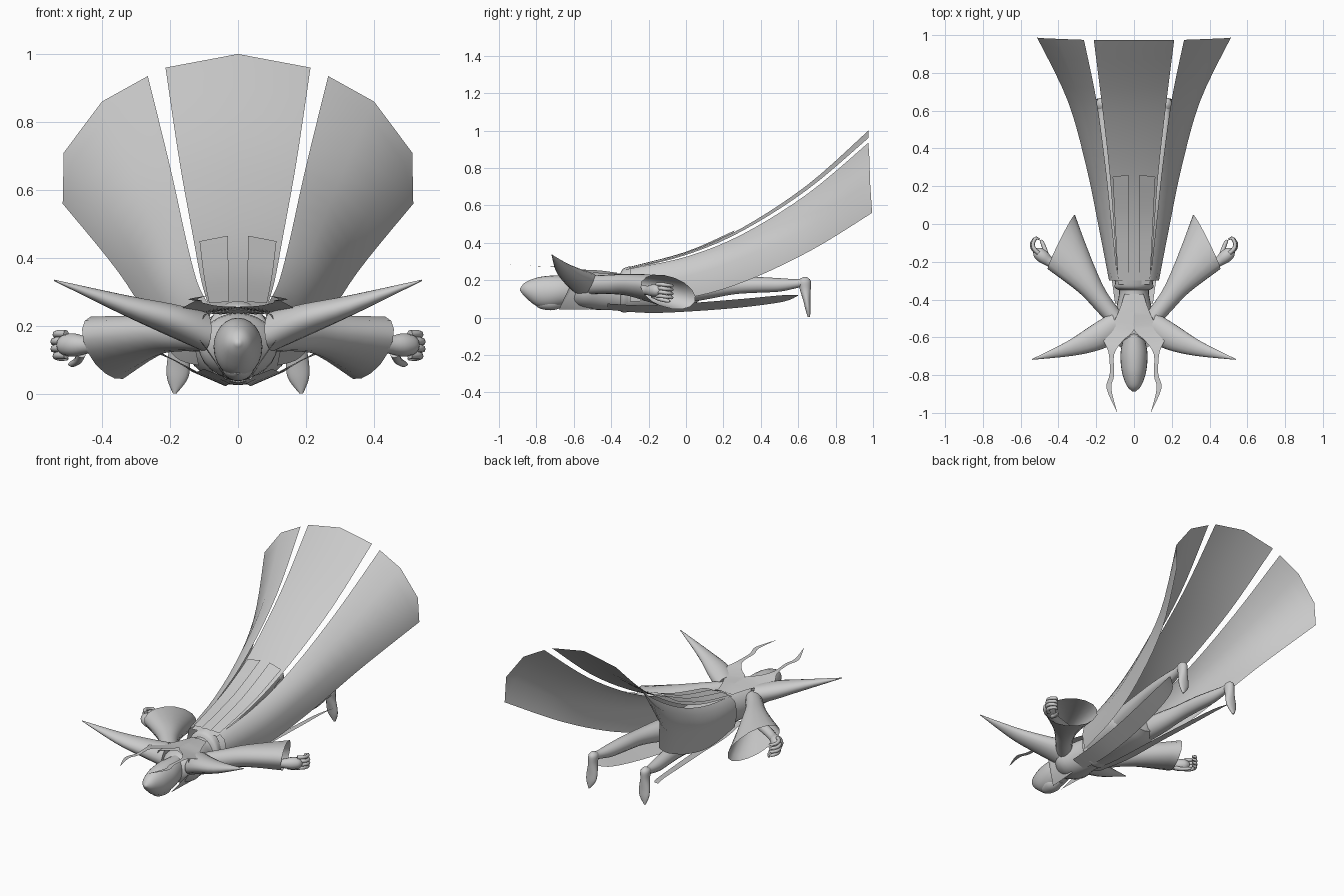
import bpy
from math import sin, cos, pi
from mathutils import Vector as V

old = bpy.data.objects.get("Cube")
if old:
    bpy.data.objects.remove(old, do_unlink=True)

grey = bpy.data.materials.new("plain grey")
grey.use_nodes = True
tone = (.6, .6, .6, 1)
grey.diffuse_color = tone
grey.node_tree.nodes["Principled BSDF"].inputs["Base Color"].default_value = tone


def smooth_path(rings, steps):
    """Catmull-Rom interpolation through a list of equal-sized point rings."""
    out = []
    last = len(rings) - 1
    for i in range(last):
        a, b = rings[max(i - 1, 0)], rings[i]
        c, d = rings[i + 1], rings[min(i + 2, last)]
        for s in range(steps):
            t = s / steps
            out.append([q + (r - p) * t / 2
                        + (p * 2 - q * 5 + r * 4 - w) * t * t / 2
                        + (q * 3 - p - r * 3 + w) * t ** 3 / 2
                        for p, q, r, w in zip(a, b, c, d)])
    return out + [rings[last]]


def loft(name, rings, closed=True, caps=True, mirror=False, steps=4, angle=50):
    """Skin a row of rings (tubes) or open point rows (sheets)."""
    rings = smooth_path([[V(p) for p in r] for r in rings], steps)
    n = len(rings[0])
    verts = [p for r in rings for p in r]
    faces = []
    for i in range(len(rings) - 1):
        for j in range(n if closed else n - 1):
            k = (j + 1) % n
            faces.append((i * n + j, i * n + k, (i + 1) * n + k, (i + 1) * n + j))
    if closed and caps:
        faces.append(tuple(reversed(range(n))))
        faces.append(tuple(range(len(verts) - n, len(verts))))
    mesh = bpy.data.meshes.new(name)
    mesh.from_pydata(verts, [], faces)
    mesh.validate()
    mesh.materials.append(grey)
    ob = bpy.data.objects.new(name, mesh)
    bpy.context.collection.objects.link(ob)
    bpy.ops.object.select_all(action='DESELECT')
    ob.select_set(True)
    bpy.context.view_layer.objects.active = ob
    if closed:
        bpy.ops.object.mode_set(mode='EDIT')
        bpy.ops.mesh.select_all(action='SELECT')
        bpy.ops.mesh.normals_make_consistent(inside=False)
        bpy.ops.object.mode_set(mode='OBJECT')
    bpy.ops.object.shade_smooth_by_angle(angle=angle * pi / 180)
    if mirror:
        ob.modifiers.new("Mirror", 'MIRROR')
    return ob


def ellipse(center, a, b, n=16):
    c, a, b = V(center), V(a), V(b)
    return [c + a * cos(2 * pi * i / n) + b * sin(2 * pi * i / n) for i in range(n)]


def body_ring(y, rx, low, high):
    return ellipse((0, y, (low + high) / 2), (rx, 0, 0), (0, 0, (high - low) / 2), 24)


def tube(name, path, n=12, **kw):
    """Tube through (x, y, z, radius) points, rings square to the path."""
    pts = [V(p[:3]) for p in path]
    rings = []
    for i, p in enumerate(path):
        d = (pts[min(i + 1, len(pts) - 1)] - pts[max(i - 1, 0)]).normalized()
        up = V((0, 0, 1)) if abs(d.z) < .9 else V((0, 1, 0))
        side = d.cross(up).normalized()
        rings.append(ellipse(pts[i], side * p[3], side.cross(d) * p[3], n))
    return loft(name, rings, mirror=True, **kw)


# Head and hair, body and hips
loft("head", [body_ring(*r) for r in (
    (-.888, .006, .145, .155), (-.86, .036, .11, .188), (-.8, .06, .062, .213),
    (-.74, .07, .05, .223), (-.67, .07, .06, .225), (-.58, .05, .08, .22))])
loft("face", [body_ring(*r) for r in (
    (-.8, .01, .06, .08), (-.77, .04, .045, .12),
    (-.71, .048, .04, .13), (-.65, .02, .06, .1))])
loft("torso", [body_ring(*r) for r in (
    (-.63, .05, .08, .2), (-.55, .115, .05, .235), (-.45, .095, .04, .24),
    (-.36, .078, .04, .235), (-.32, .09, .035, .245))])
loft("hips", [body_ring(*r) for r in (
    (-.34, .085, .035, .245), (-.25, .12, .03, .25), (-.12, .145, .028, .245),
    (0, .145, .05, .22), (.07, .09, .09, .19))])
loft("belt", [body_ring(*r) for r in (
    (-.35, .082, .033, .24), (-.335, .102, .028, .262), (-.3, .098, .03, .275))],
    caps=False)

# Back yoke running forward into two thin streamers
loft("yoke_and_streamers", [
    [(0, -.37, .24), (.05, -.37, .235)], [(0, -.46, .252), (.08, -.46, .237)],
    [(0, -.56, .257), (.12, -.54, .24)], [(.06, -.62, .26), (.165, -.6, .25)],
    [(.105, -.69, .27), (.135, -.68, .27)], [(.105, -.8, .275), (.128, -.79, .275)],
    [(.12, -.87, .28), (.145, -.87, .28)], [(.09, -.995, .29), (.091, -.995, .29)]],
    closed=False, mirror=True)

# Collar wrapping the neck, open below the chin
loft("collar", [
    [(0, -.5, .25), (.08, -.5, .24), (.1, -.5, .16), (.04, -.5, .045)],
    [(0, -.58, .248), (.1, -.62, .235), (.12, -.62, .17), (.03, -.68, .042)]],
    closed=False, mirror=True)

# Long pointed shoulder guards
loft("shoulder_guard", [ellipse(*r) for r in (
    ((.1, -.545, .185), (.02, .075, .02), (-.01, -.01, .055)),
    ((.2, -.6, .22), (.02, .066, .01), (-.012, -.01, .045)),
    ((.34, -.66, .265), (.014, .038, .01), (-.01, -.005, .026)),
    ((.54, -.717, .335), (0, .002, 0), (0, 0, .002)))], mirror=True)

# Wide open sleeves
loft("sleeve", [ellipse(*r) for r in (
    ((.1, -.5, .175), (.03, -.035, 0), (0, 0, .05)),
    ((.18, -.4, .178), (.032, -.045, 0), (0, 0, .052)),
    ((.255, -.285, .172), (.04, -.075, .005), (.005, -.005, .062)),
    ((.385, -.095, .137), (.07, -.145, .022), (.022, -.02, .09)))],
    caps=False, mirror=True)

# Forearms, hands and curled fingers
tube("forearm_and_palm", [(.25, -.3, .165, .03), (.38, -.24, .15, .027),
                          (.44, -.205, .145, .025), (.48, -.175, .145, .034),
                          (.51, -.15, .145, .03), (.525, -.135, .145, .012)])
for i in range(4):
    z = .178 - i * .021
    reach = .006 * (i in (1, 2))
    tube("finger_%d" % (i + 1), [
        (.505, -.155, z, .011), (.53 + reach, -.13, z, .011),
        (.534 + reach, -.1, z - .004, .01), (.518, -.075, z - .008, .009),
        (.5, -.082, z - .01, .005)], n=8, steps=3)
tube("thumb", [(.46, -.18, .12, .014), (.47, -.14, .1, .012),
               (.485, -.1, .09, .01), (.495, -.085, .088, .005)], n=8)

# Legs and feet, toes hanging down
tube("leg", [(.065, -.1, .14, .07), (.1, .08, .155, .062), (.13, .25, .17, .046),
             (.145, .38, .175, .042), (.16, .5, .175, .036),
             (.17, .59, .182, .024), (.175, .635, .19, .022)])
loft("foot", [ellipse(*r) for r in (
    ((.174, .637, .216), (.008, 0, 0), (0, .01, 0)),
    ((.174, .634, .197), (.026, 0, 0), (0, .033, 0)),
    ((.174, .638, .15), (.026, 0, 0), (0, .029, 0)),
    ((.175, .646, .09), (.034, 0, 0), (0, .019, 0)),
    ((.178, .652, .045), (.03, 0, 0), (0, .014, 0)),
    ((.186, .657, .002), (.005, 0, 0), (0, .006, 0)))], mirror=True)

# Narrow tails below the legs, slanting up outwards
loft("front_tail", [
    [(.02, -.42, .042), (.1, -.42, .075)], [(.035, -.2, .025), (.13, -.2, .065)],
    [(.06, .05, .035), (.155, .05, .08)], [(.1, .3, .055), (.19, .3, .1)],
    [(.155, .52, .085), (.222, .52, .12)], [(.232, .6, .118), (.236, .6, .12)]],
    closed=False, mirror=True)

# Cape: a middle panel and two side panels, all sweeping up and back
middle = [(-.32, .085, .262, .255), (0, .108, .345, .335), (.3, .132, .48, .463),
          (.65, .172, .71, .685), (.975, .213, 1, .96)]
loft("cape_middle", [[(-w, y, edge), (0, y, top), (w, y, edge)]
                     for y, w, top, edge in middle], closed=False, steps=5)
loft("cape_side", [
    [(.085, -.3, .262), (.118, -.3, .24), (.132, -.3, .17), (.115, -.3, .085)],
    [(.118, 0, .325), (.16, 0, .3), (.19, 0, .22), (.182, .02, .108)],
    [(.15, .3, .445), (.212, .3, .41), (.252, .3, .32), (.247, .32, .195)],
    [(.198, .65, .662), (.285, .65, .6), (.35, .65, .48), (.352, .67, .36)],
    [(.265, .975, .935), (.4, .98, .86), (.512, .985, .71), (.515, .995, .56)]],
    closed=False, mirror=True, steps=5)

# Two flat straps lying on the cape
loft("back_strap", [
    [(.028, -.3, .272), (.085, -.3, .268)], [(.028, 0, .352), (.1, 0, .346)],
    [(.03, .26, .466), (.113, .25, .45)]], closed=False, mirror=True)
